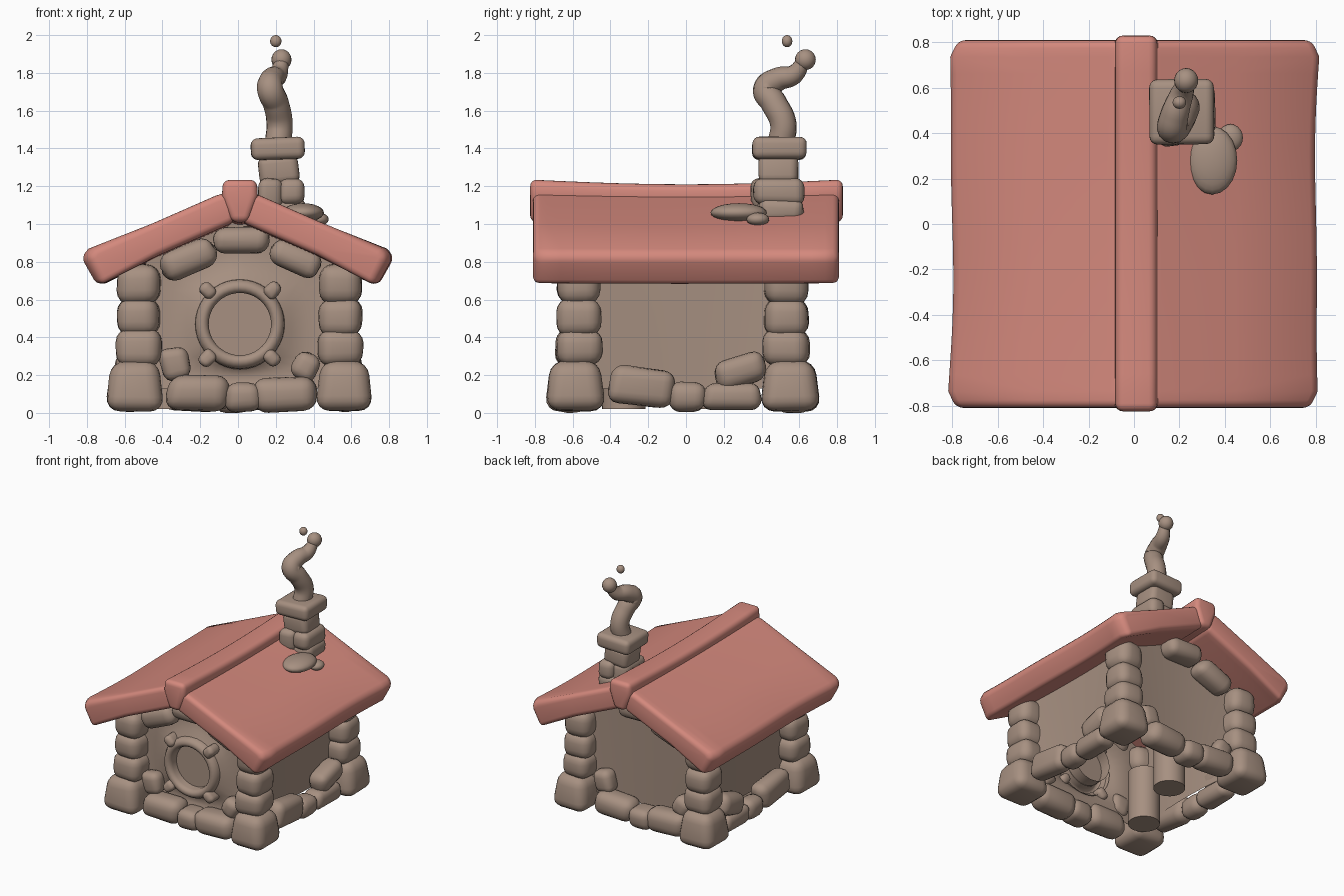
import bpy, bmesh, math, random
from mathutils import Vector, Matrix, Euler

if "Cube" in bpy.data.objects:
    bpy.data.objects.remove(bpy.data.objects["Cube"])

random.seed(4)


def material(name, rgb):
    m = bpy.data.materials.new(name)
    m.diffuse_color = (*rgb, 1)
    m.use_nodes = True
    m.node_tree.nodes["Principled BSDF"].inputs["Base Color"].default_value = m.diffuse_color
    return m


STONE = material("warm stone", (0.385, 0.28, 0.22))
ROOF = material("clay red", (0.66, 0.25, 0.205))


def finish(bm, name, mat, smooth=True):
    bmesh.ops.recalc_face_normals(bm, faces=bm.faces)
    me = bpy.data.meshes.new(name)
    bm.to_mesh(me)
    bm.free()
    for p in me.polygons:
        p.use_smooth = smooth
    me.materials.append(mat)
    ob = bpy.data.objects.new(name, me)
    bpy.context.collection.objects.link(ob)
    return ob


def stone(name, loc, size, rot=(0, 0, 0), taper=1.0, rounding=0.3, jitter=0.06):
    """Rounded, slightly irregular block; taper scales its top."""
    bm = bmesh.new()
    bmesh.ops.create_cube(bm, size=1)
    for v in bm.verts:
        k = taper if v.co.z > 0 else 1
        v.co = Vector((v.co.x * size[0] * k, v.co.y * size[1] * k, v.co.z * size[2]))
        v.co += Vector([random.uniform(-jitter, jitter) * s for s in size])
    bmesh.ops.bevel(bm, geom=bm.edges[:], offset=rounding * min(size), segments=4,
                    profile=0.5, affect='EDGES', clamp_overlap=True)
    r = Euler([math.radians(a) for a in rot]).to_matrix().to_4x4()
    bm.transform(Matrix.Translation(loc) @ r)
    return finish(bm, name, STONE)


def blob(name, loc, size):
    bm = bmesh.new()
    bmesh.ops.create_uvsphere(bm, u_segments=20, v_segments=12, radius=1)
    bm.transform(Matrix.Translation(loc) @ Matrix.Diagonal((*size, 1)))
    return finish(bm, name, STONE)


def loft(name, profile, y0, y1, steps, mat, deform, bevel):
    """Sweep an x-z profile along y, with a gentle wobble."""
    bm = bmesh.new()
    rings = []
    for i in range(steps + 1):
        t = i / steps
        rings.append([bm.verts.new(deform(x, y0 + (y1 - y0) * t, z, t)) for x, z in profile])
    n = len(profile)
    for a, b in zip(rings, rings[1:]):
        for j in range(n):
            bm.faces.new((a[j], a[(j + 1) % n], b[(j + 1) % n], b[j]))
    bm.faces.new(rings[0])
    bm.faces.new(rings[-1])
    ob = finish(bm, name, mat)
    mod = ob.modifiers.new("soft edges", 'BEVEL')
    mod.width, mod.segments, mod.limit_method = bevel, 4, 'ANGLE'
    mod.angle_limit = math.radians(40)
    return ob


# Roof slabs: slight sag, wobbly eaves, clipped plan corners
SLAB = [(0.02, 1.18), (0.12, 1.15), (0.45, 1.005), (0.79, 0.87), (0.83, 0.825),
        (0.745, 0.675), (0.42, 0.835), (0.02, 1.01)]
for side, label in ((-1, "left"), (1, "right")):
    def sag(x, y, z, t, s=side):
        dip = math.sin(math.pi * t)
        eave = max(0, abs(x) - 0.5) / 0.33
        clip = 0.04 if t in (0, 1) else 0
        wob = 0.02 * math.sin(math.pi * t) + 0.006 * math.sin(9 * t + s)
        return Vector((s * (x - (wob + clip) * eave), y, z - 0.012 * dip * (1 - eave)))
    loft("roof_slab_" + label, SLAB, -0.81, 0.81, 22, ROOF, sag, 0.035)

# Ridge beam
loft("roof_ridge", [(-0.08, 1.235), (0.1, 1.235), (0.105, 1.15), (0.055, 1.01),
                    (-0.035, 1.01), (-0.085, 1.15)], -0.825, 0.83, 10, ROOF,
     lambda x, y, z, t: Vector((x, y, z - 0.025 * math.sin(math.pi * t))), 0.035)


# Side and back walls: sheets bowed gently inward, open at the floor
def bowed_wall(name, half, place, gabled):
    bm = bmesh.new()
    cols = []
    for i in range(13):
        u = -1 + i / 6
        bow = 0.04 * (1 - u * u)
        top = 0.80 + (0.24 * (1 - abs(u)) if gabled else 0)
        cols.append([bm.verts.new(place(u * half, bow * (1 - 0.5 * k / 6), 0.13 + (top - 0.13) * k / 6))
                     for k in range(7)])
    for a, b in zip(cols, cols[1:]):
        for k in range(6):
            bm.faces.new((a[k], b[k], b[k + 1], a[k + 1]))
    return finish(bm, name, STONE)


bowed_wall("side_wall_right", 0.54, lambda u, d, z: Vector((0.52 - d, u - 0.015, z)), False)
bowed_wall("side_wall_left", 0.54, lambda u, d, z: Vector((-0.52 + d, u - 0.015, z)), False)
bowed_wall("back_wall", 0.52, lambda u, d, z: Vector((u, 0.525 - d, z)), True)

# Front wall: swells out to meet the round window
bm = bmesh.new()
N = 40
rings = []
for f in range(5):
    k = f / 4
    ring = []
    for i in range(N):
        a = 2 * math.pi * i / N
        c, s = math.cos(a), math.sin(a)
        # distance from the window centre to the gable outline
        far = min([0.52 / abs(c) if abs(c) > 1e-6 else 9, 0.34 / -s if s < 0 else 9,
                   0.57 / (s + 0.46 * abs(c)) if s + 0.46 * abs(c) > 0 else 9])
        r = 0.2 + (far - 0.2) * k
        y = -0.60 + 0.07 * min(1, 2.4 * k) - 0.02 * k * k
        ring.append(bm.verts.new((0.005 + r * c, y, 0.47 + r * s)))
    rings.append(ring)
for a, b in zip(rings, rings[1:]):
    for i in range(N):
        bm.faces.new((a[i], a[(i + 1) % N], b[(i + 1) % N], b[i]))
finish(bm, "front_wall", STONE)

# Round window: ring, pane and four studs
bm = bmesh.new()
section = [(0.165, -0.46), (0.165, -0.60), (0.175, -0.625), (0.197, -0.635), (0.22, -0.625),
           (0.235, -0.60), (0.24, -0.55)]
rings = [[bm.verts.new((0.01 + r * math.cos(2 * math.pi * i / N), y,
                        0.47 + r * math.sin(2 * math.pi * i / N))) for i in range(N)]
         for r, y in section]
for a, b in zip(rings, rings[1:]):
    for i in range(N):
        bm.faces.new((a[i], a[(i + 1) % N], b[(i + 1) % N], b[i]))
finish(bm, "window_ring", STONE)
bm = bmesh.new()
bmesh.ops.create_circle(bm, cap_ends=True, segments=N, radius=0.168)
bm.transform(Matrix.Translation((0.01, -0.55, 0.47)) @ Matrix.Rotation(math.pi / 2, 4, 'X'))
finish(bm, "window_pane", STONE, False)
for sx in (-1, 1):
    for sz in (-1, 1):
        stone("window_stud", (0.01 + sx * 0.172, -0.59, 0.47 + sz * 0.18), (0.09, 0.13, 0.075),
              (0, sx * sz * -45, 0), rounding=0.42)

# Corner pillars: tapered base plus three stacked stones
for cx in (-0.525, 0.54):
    for cy in (-0.565, 0.53):
        ox = math.copysign(0.02, cx)
        oy = math.copysign(0.02, cy)
        stone("pillar_base", (cx + ox, cy + oy, 0.143), (0.31, 0.32, 0.268), taper=0.8, rounding=0.29,
              jitter=0.02)
        for z, h, w in ((0.345, 0.2, 0.235), (0.505, 0.2, 0.225), (0.68, 0.215, 0.225)):
            stone("pillar_stone", (cx, cy, z), (w, w + 0.01, h),
                  (0, 0, random.uniform(-6, 6)), rounding=0.36, jitter=0.03)

# Footing stones on the front and back: x, z, width, height, tilt
ROW = [(-0.21, 0.105, 0.34, 0.19, 3), (0.03, 0.08, 0.19, 0.15, 0), (0.25, 0.1, 0.34, 0.18, -3)]
for y, s in ((-0.61, 1), (0.57, -1)):
    for x, z, w, h, t in ROW:
        stone("footing_stone", (s * x, y, z), (w, 0.19, h), (0, t * s, 0), rounding=0.4, jitter=0.05)
    stone("wall_stone", (-0.33 * s, y + 0.03 * s, 0.26), (0.15, 0.13, 0.17), (0, -12 * s, 0), rounding=0.4)
    stone("wall_stone", (0.36 * s, y + 0.03 * s, 0.245), (0.14, 0.13, 0.15), (0, 28 * s, 0), rounding=0.4)

# Footing stones along the sides: y, z, length, height, tilt
SIDE = [(-0.24, 0.14, 0.34, 0.2, -8), (0.01, 0.085, 0.19, 0.16, 0), (0.24, 0.085, 0.3, 0.14, 0),
        (0.29, 0.22, 0.27, 0.16, 18)]
for sx in (-1, 1):
    for y, z, w, h, t in SIDE:
        stone("side_footing_stone", (sx * 0.57, y, z), (0.16, w, h), (t, 0, 0), rounding=0.4, jitter=0.05)

# Stones under the gables: x, z, width, height, tilt
GABLE = [(-0.26, 0.81, 0.3, 0.16, -22), (0.02, 0.915, 0.3, 0.145, 0), (0.3, 0.82, 0.28, 0.15, 22)]
for y, arch in ((-0.59, GABLE), (0.55, GABLE[:2])):
    for x, z, w, h, t in arch:
        stone("gable_stone", (x, y, z), (w, 0.17, h), (0, t, 0), rounding=0.42)

# Two round posts standing inside the hut
for x, y in ((-0.37, -0.33), (-0.18, 0.18)):
    bm = bmesh.new()
    bmesh.ops.create_cone(bm, cap_ends=True, segments=24, radius1=0.115, radius2=0.115, depth=0.42)
    bm.transform(Matrix.Translation((x, y, 0.23)))
    post = finish(bm, "inner_post", STONE, False)
    for p in post.data.polygons:
        p.use_smooth = abs(p.normal.z) < 0.5

# Chimney stack
stone("chimney_foot", (0.23, 0.5, 1.07), (0.24, 0.24, 0.13), rounding=0.38)
stone("chimney_stone_left", (0.175, 0.47, 1.16), (0.13, 0.25, 0.16), rounding=0.35)
stone("chimney_stone_right", (0.285, 0.49, 1.17), (0.14, 0.26, 0.14), rounding=0.35)
stone("chimney_block", (0.215, 0.49, 1.285), (0.215, 0.21, 0.16), (0, -6, 0), rounding=0.27, jitter=0.02)
stone("chimney_cap", (0.21, 0.495, 1.4), (0.285, 0.285, 0.115), (0, -2, 0), rounding=0.32, jitter=0.015)
blob("roof_pebble_large", (0.345, 0.28, 1.06), (0.11, 0.15, 0.05))
blob("roof_pebble_small", (0.425, 0.38, 1.025), (0.055, 0.06, 0.035))

# Smoke: curling tapered tube with puffs at the tip
PATH = [(0.21, 0.5, 1.42, 1.0), (0.22, 0.515, 1.53, 1.0), (0.2, 0.465, 1.64, 1.0),
        (0.17, 0.425, 1.715, 1.0), (0.18, 0.485, 1.765, 0.9), (0.21, 0.57, 1.79, 0.75),
        (0.235, 0.625, 1.865, 0.5)]
cu = bpy.data.curves.new("smoke_curl", 'CURVE')
cu.dimensions = '3D'
cu.bevel_depth, cu.bevel_resolution, cu.resolution_u = 0.07, 5, 8
cu.use_fill_caps = True
sp = cu.splines.new('BEZIER')
sp.bezier_points.add(len(PATH) - 1)
for p, (x, y, z, r) in zip(sp.bezier_points, PATH):
    p.co, p.radius = (x, y, z), r
    p.handle_left_type = p.handle_right_type = 'AUTO'
cu.materials.append(STONE)
bpy.context.collection.objects.link(bpy.data.objects.new("smoke_curl", cu))
blob("smoke_tip", (0.23, 0.632, 1.87), (0.053, 0.055, 0.055))
blob("smoke_puff", (0.2, 0.535, 1.968), (0.03, 0.028, 0.032))
